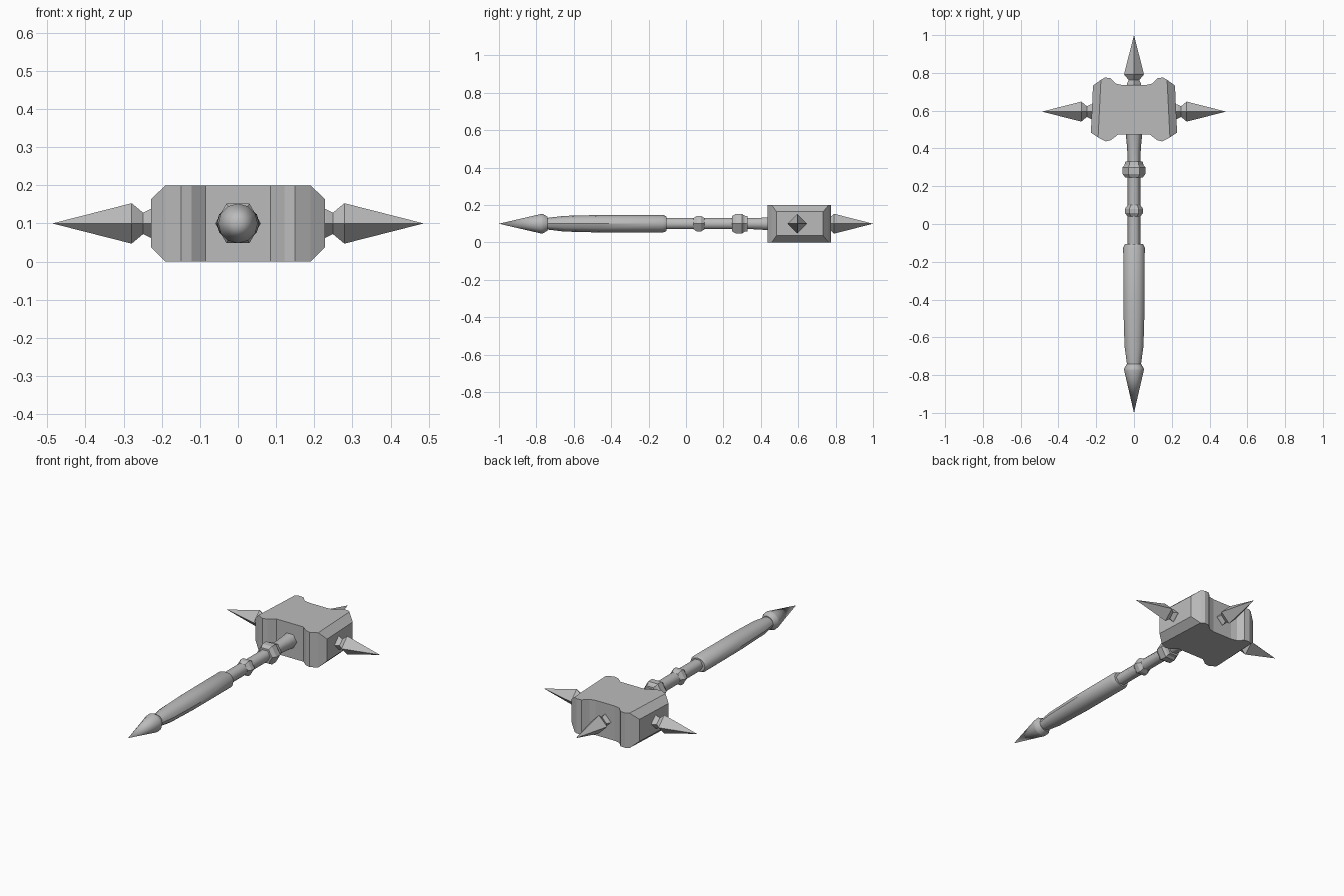
import bpy, bmesh, math
from mathutils import Matrix, Vector

cube = bpy.data.objects.get("Cube")
if cube:
    bpy.data.objects.remove(cube, do_unlink=True)

steel = bpy.data.materials.new("grey steel")
steel.use_nodes = True
GREY = (0.5, 0.5, 0.5, 1)
steel.diffuse_color = GREY
steel.node_tree.nodes["Principled BSDF"].inputs["Base Color"].default_value = GREY

MID_Z = 0.1     # height of the handle axis
HEAD_Y = 0.595  # middle of the head


def finish(name, bm, smooth=None):
    bmesh.ops.recalc_face_normals(bm, faces=bm.faces)
    mesh = bpy.data.meshes.new(name)
    bm.to_mesh(mesh)
    bm.free()
    mesh.materials.append(steel)
    obj = bpy.data.objects.new(name, mesh)
    bpy.context.collection.objects.link(obj)
    if smooth:
        bpy.ops.object.select_all(action='DESELECT')
        obj.select_set(True)
        bpy.context.view_layer.objects.active = obj
        bpy.ops.object.shade_smooth_by_angle(angle=math.radians(smooth))
    return obj


def turned(name, profile, sides, squash=1, turn=0, origin=(0, 0, MID_Z), smooth=None):
    """Turn (distance, radius) pairs around the y axis; radius 0 makes a point."""
    bm = bmesh.new()
    rings = []
    for y, r in profile:
        angles = [math.tau * i / sides for i in range(sides if r else 1)]
        rings.append([bm.verts.new((r * math.cos(a), y, r * squash * math.sin(a))) for a in angles])
    for a, b in zip(rings, rings[1:]):
        for i in range(sides):
            j = (i + 1) % sides
            if len(a) == 1:
                bm.faces.new((a[0], b[i], b[j]))
            elif len(b) == 1:
                bm.faces.new((a[i], a[j], b[0]))
            else:
                bm.faces.new((a[i], a[j], b[j], b[i]))
    for ring in (rings[0], rings[-1]):
        if len(ring) > 1:
            bm.faces.new(ring)
    bm.transform(Matrix.Translation(origin) @ Matrix.Rotation(turn, 4, 'Z'))
    return finish(name, bm, smooth)


# Handle, from pommel to head
turned("pommel", [(-1, 0), (-0.775, 0.052), (-0.765, 0.052), (-0.74, 0.037)], 12, smooth=35)
turned("grip", [(-0.75, 0.036), (-0.735, 0.038), (-0.65, 0.05), (-0.45, 0.056),
                (-0.125, 0.057), (-0.105, 0.047)], 12, squash=0.84, smooth=35)
turned("shaft", [(-0.12, 0.034), (0.36, 0.034), (0.42, 0.038), (0.5, 0.046)], 6, smooth=65)
turned("lower_collar", [(0.04, 0.034), (0.058, 0.048), (0.08, 0.048), (0.1, 0.034)], 6)
turned("upper_collar", [(0.245, 0.046), (0.265, 0.06), (0.3, 0.06),
                        (0.312, 0.05), (0.33, 0.046)], 6)

# Head: notched plan outline, raised, with both ends bevelled inward
front = [(0.085, 0.473), (0.122, 0.444), (0.15, 0.437), (0.19, 0.458)]
back = [(0.175, 0.763), (0.155, 0.775), (0.125, 0.773), (0.095, 0.743), (0.06, 0.735)]
half = front + back
outline = half + [(-x, y) for x, y in reversed(half)]
bm = bmesh.new()
base = bm.faces.new([bm.verts.new((x, y, 0)) for x, y in outline])
raised = bmesh.ops.extrude_face_region(bm, geom=[base], use_keep_orig=True)["geom"]
bmesh.ops.translate(bm, vec=(0, 0, 0.2),
                    verts=[v for v in raised if isinstance(v, bmesh.types.BMVert)])
bm.normal_update()
ends = [f for f in bm.faces if abs(f.calc_center_median().x) > 0.18 and abs(f.normal.x) > 0.9]
for end in ends:
    cap = bmesh.ops.extrude_discrete_faces(bm, faces=[end])["faces"][0]
    for v in cap.verts:
        near = v.co.y < HEAD_Y
        side = math.copysign(1, v.co.x)
        v.co = Vector((side * (0.228 if near else 0.217), 0.484 if near else 0.733,
                       0.037 if v.co.z < MID_Z else 0.164))
finish("hammer_head", bm)

# Four-sided spikes on the two ends and the back
spike = [(-0.02, 0.04), (0.01, 0.038), (0.03, 0.028), (0.06, 0.053), (0.268, 0)]
for name, x, turn in (("left_spike", 0.219, -math.pi / 2), ("right_spike", -0.219, math.pi / 2)):
    turned(name, spike, 4, turn=turn, origin=(x, HEAD_Y, MID_Z))
turned("back_spike", spike, 4, origin=(0, 0.732, MID_Z))
